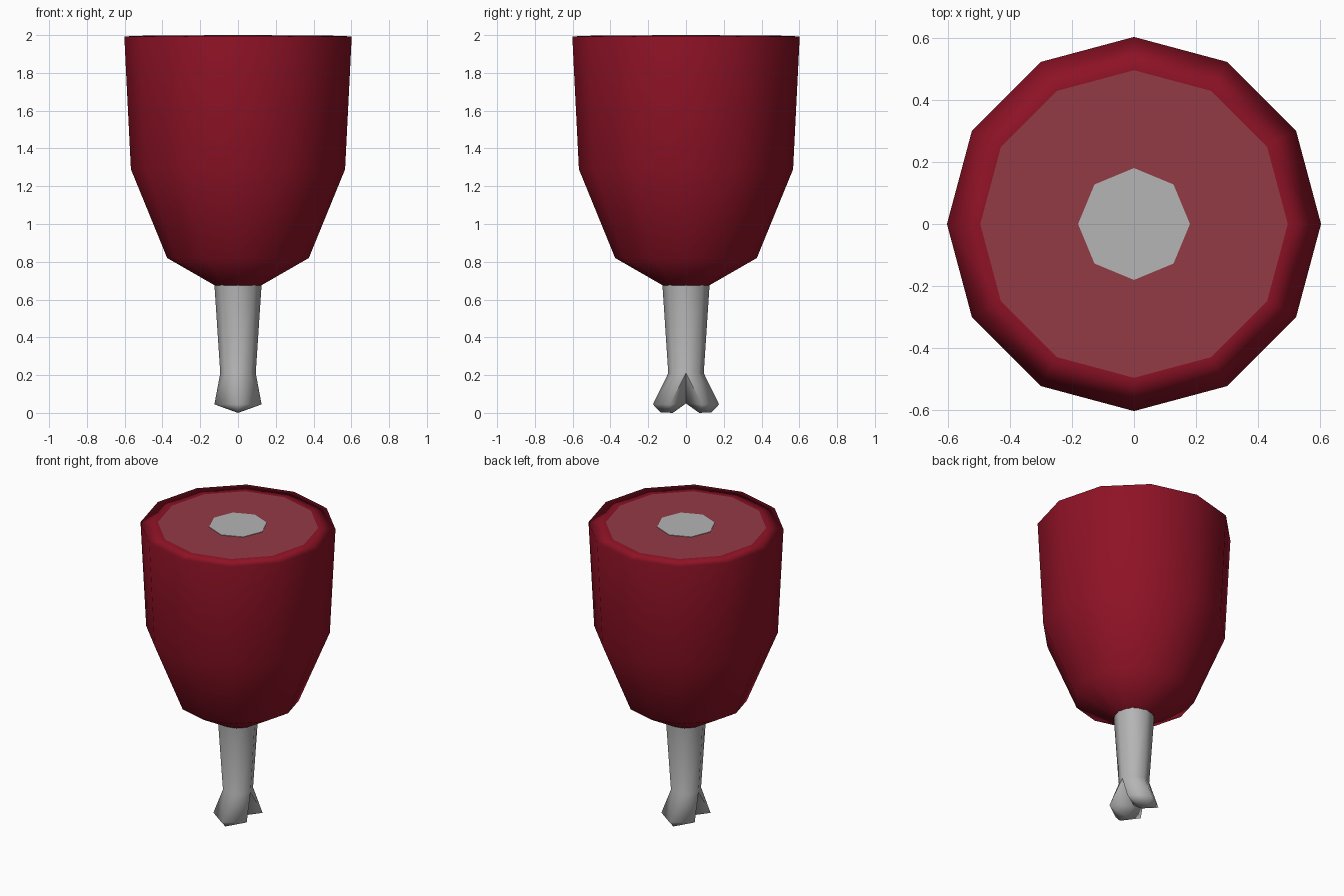
import bpy, bmesh
from math import cos, sin, pi

if "Cube" in bpy.data.objects:
    bpy.data.objects.remove(bpy.data.objects["Cube"])

def material(name, rgb):
    m = bpy.data.materials.new(name)
    m.diffuse_color = (*rgb, 1)
    m.use_nodes = True
    m.node_tree.nodes["Principled BSDF"].inputs["Base Color"].default_value = m.diffuse_color
    return m

def finish(bm, name, mat, smooth_angle=None):
    bmesh.ops.recalc_face_normals(bm, faces=bm.faces)
    me = bpy.data.meshes.new(name)
    bm.to_mesh(me)
    bm.free()
    ob = bpy.data.objects.new(name, me)
    bpy.context.collection.objects.link(ob)
    me.materials.append(mat)
    if smooth_angle:
        bpy.ops.object.select_all(action='DESELECT')
        ob.select_set(True)
        bpy.context.view_layer.objects.active = ob
        bpy.ops.object.shade_smooth_by_angle(angle=smooth_angle)
    return ob

def ring(bm, n, r, z):
    return [bm.verts.new((r * cos(2 * pi * i / n), r * sin(2 * pi * i / n), z)) for i in range(n)]

def bridge(bm, a, b):
    n = len(a)
    for i in range(n):
        j = (i + 1) % n
        bm.faces.new((a[i], a[j], b[j], b[i]))

# Meat: twelve-sided lathed body with a rim around the cut
bm = bmesh.new()
profile = [(0.123, 0.675), (0.375, 0.82), (0.567, 1.29), (0.602, 1.993), (0.495, 1.997)]
rings = [ring(bm, 12, r, z) for r, z in profile]
for a, b in zip(rings, rings[1:]):
    bridge(bm, a, b)
meat = finish(bm, "meat", material("meat_red", (0.27, 0.006, 0.019)), pi)

# The large walls dominate the shading at the rim
weighted = meat.modifiers.new("weighted_normals", 'WEIGHTED_NORMAL')
weighted.mode = 'FACE_AREA'
weighted.weight = 50

# Flat cut surface on top
bm = bmesh.new()
bm.faces.new(ring(bm, 12, 0.495, 1.997))
finish(bm, "meat_cut", material("cut_pink", (0.29, 0.042, 0.06)))

# Bone: tapered eight-sided shaft running through the meat
bm = bmesh.new()
top = ring(bm, 8, 0.18, 2.0)
mid = ring(bm, 8, 0.125, 0.68)
low = ring(bm, 8, 0.094, 0.21)
bridge(bm, low, mid)
bridge(bm, mid, top)
bm.faces.new(top)

# Bone end: two knuckles either side of a V-shaped notch
notch = bm.verts.new((0, 0, 0.05))
for y in (1, -1):
    tip = bm.verts.new((0, y * 0.175, 0.045))
    outer = bm.verts.new((0, y * 0.135, 0.003))
    inner = bm.verts.new((0, y * 0.07, 0.0))
    for s in (1, -1):
        start = 0 if s == 1 else 4
        a, b, c = (low[(start + k * y * s) % 8] for k in range(3))
        bulge = bm.verts.new((s * 0.125, y * 0.085, 0.045))
        bm.faces.new((a, b, bulge))
        bm.faces.new((a, bulge, notch))
        bm.faces.new((b, c, tip, bulge))
        bm.faces.new((bulge, tip, outer))
        bm.faces.new((bulge, outer, inner))
        bm.faces.new((bulge, inner, notch))
finish(bm, "bone", material("bone_grey", (0.46, 0.46, 0.46)), pi / 3)
